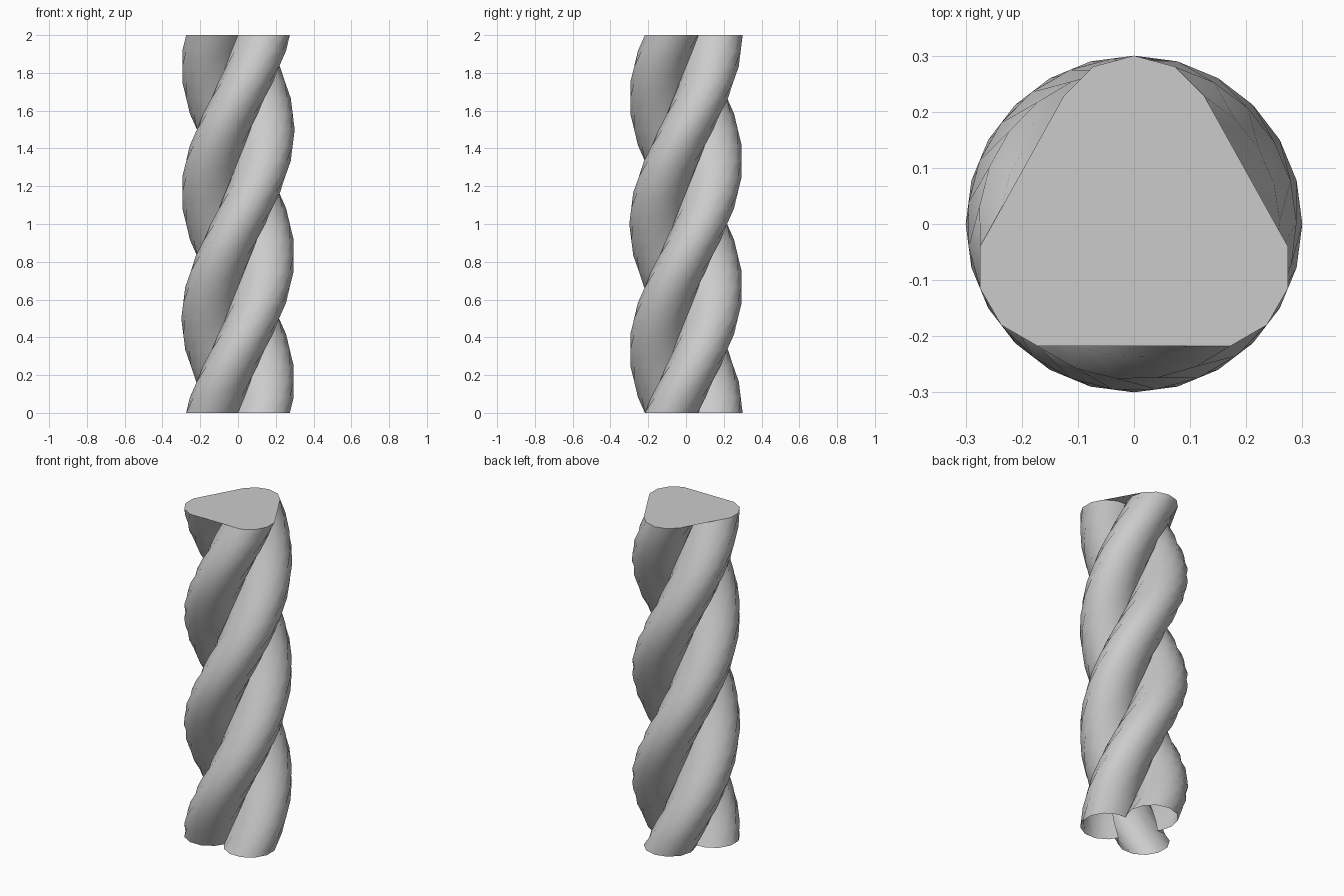
import bpy
import bmesh
from math import sin, cos, radians, pi

if "Cube" in bpy.data.objects:
    bpy.data.objects.remove(bpy.data.objects["Cube"])

HEIGHT = 2.0        # overall height
STRAND_R = 0.145    # radius of one strand
OFFSET = 0.155      # strand centre distance from the axis
VALLEY_R = 0.132    # groove radius where two strands meet
STEPS = 24          # rings over one full turn

grey = bpy.data.materials.new("mid_grey")
grey.diffuse_color = (0.6, 0.6, 0.6, 1.0)
grey.use_nodes = True
grey.node_tree.nodes["Principled BSDF"].inputs["Base Color"].default_value = grey.diffuse_color


def make_object(name, bm):
    mesh = bpy.data.meshes.new(name)
    bm.to_mesh(mesh)
    bm.free()
    mesh.materials.append(grey)
    obj = bpy.data.objects.new(name, mesh)
    bpy.context.collection.objects.link(obj)
    return obj


def lobe(centre, spread):
    """Groove point followed by the outer arc of one strand."""
    c = radians(centre)
    groove = radians(centre - 60)
    pts = [(VALLEY_R * cos(groove), VALLEY_R * sin(groove))]
    for a in range(-spread, spread + 1, 30):
        t = c + radians(a)
        pts.append((OFFSET * cos(c) + STRAND_R * cos(t),
                    OFFSET * sin(c) + STRAND_R * sin(t)))
    return pts


# Three-lobed cross-section
profile = lobe(90, 120) + lobe(210, 105) + lobe(330, 105)
n = len(profile)

# Twisted shell, open at the bottom
bm = bmesh.new()
rings = []
for i in range(STEPS + 1):
    f = i / STEPS
    ca, sa = cos(2 * pi * f), sin(2 * pi * f)
    rings.append([bm.verts.new((x * ca - y * sa, x * sa + y * ca, HEIGHT * f))
                  for x, y in profile])
for low, high in zip(rings, rings[1:]):
    for j in range(n):
        k = (j + 1) % n
        bm.faces.new((low[j], low[k], high[k], high[j]))
strands = make_object("twisted_strands", bm)

bpy.ops.object.select_all(action='DESELECT')
strands.select_set(True)
bpy.context.view_layer.objects.active = strands
bpy.ops.object.shade_smooth_by_angle(angle=radians(45))

# Flat lid spanning the strands: the groove side of each arc is left out
rim = [p for p in lobe(90, 60)[1:] + lobe(210, 45)[1:] + lobe(330, 45)[1:]]
bm = bmesh.new()
bm.faces.new([bm.verts.new((x, y, HEIGHT)) for x, y in rim])
make_object("top_cap", bm)
